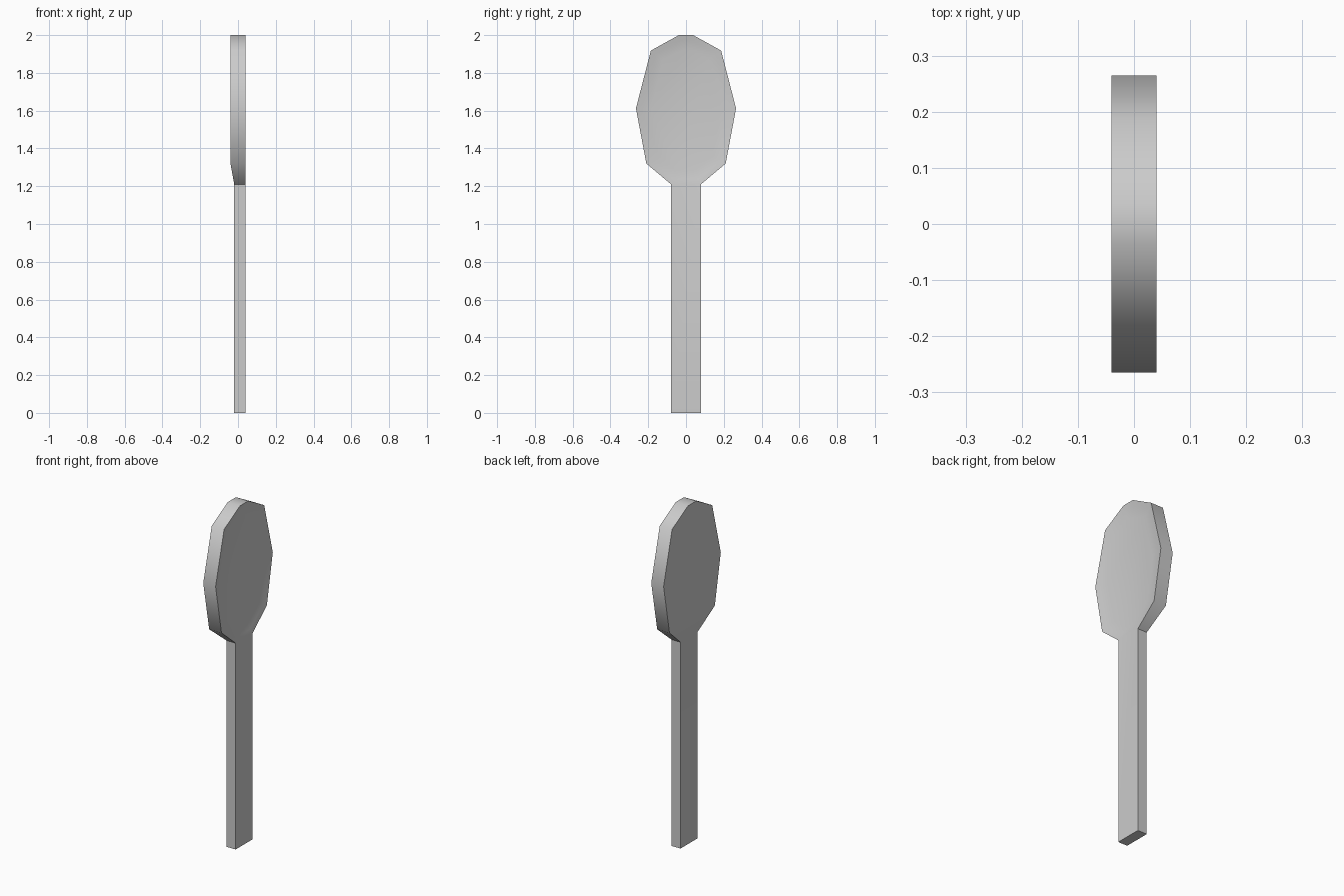
import bpy, bmesh, math
from mathutils import Vector

if "Cube" in bpy.data.objects:
    bpy.data.objects.remove(bpy.data.objects["Cube"])

# Half outline of the bowl: y, z, back x
half = [(0.079, 1.21, -0.02), (0.21, 1.32, -0.04), (0.265, 1.612, -0.04),
        (0.186, 1.918, -0.04), (0.038, 2.0, -0.04)]
outline = half + [(-y, z, x) for y, z, x in reversed(half)]
FRONT = 0.04

bm = bmesh.new()
front = [bm.verts.new((FRONT, y, z)) for y, z, x in outline]
back = [bm.verts.new((x, y, z)) for y, z, x in outline]

# Bowl: front face, flat back with a sloped neck, rim
n = len(outline)
bowl = bm.faces.new(front)
bm.faces.new(back[1:n - 1][::-1])
bm.faces.new([back[0], back[1], back[n - 2], back[n - 1]])
for i in range(n - 1):
    bm.faces.new([front[i], back[i], back[i + 1], front[i + 1]])
base = bm.faces.new([front[-1], back[-1], back[0], front[0]])

# Handle: neck face pulled straight down to the ground
ext = bmesh.ops.extrude_face_region(bm, geom=[base])
for v in ext["geom"]:
    if isinstance(v, bmesh.types.BMVert):
        v.co.z = 0
if base.is_valid:
    bmesh.ops.delete(bm, geom=[base], context='FACES_ONLY')

# Shallow dish in the front of the bowl
for width, depth in ((0.03, -0.006), (0.05, -0.008)):
    bmesh.ops.inset_region(bm, faces=[bowl], thickness=width, depth=0)
    for v in bowl.verts:
        v.co.x += depth

bmesh.ops.recalc_face_normals(bm, faces=bm.faces[:])
mesh = bpy.data.meshes.new("spoon")
bm.to_mesh(mesh)
bm.free()
spoon = bpy.data.objects.new("spoon", mesh)
bpy.context.collection.objects.link(spoon)
bpy.context.view_layer.objects.active = spoon
spoon.select_set(True)
bpy.ops.object.shade_smooth_by_angle(angle=math.radians(49))
